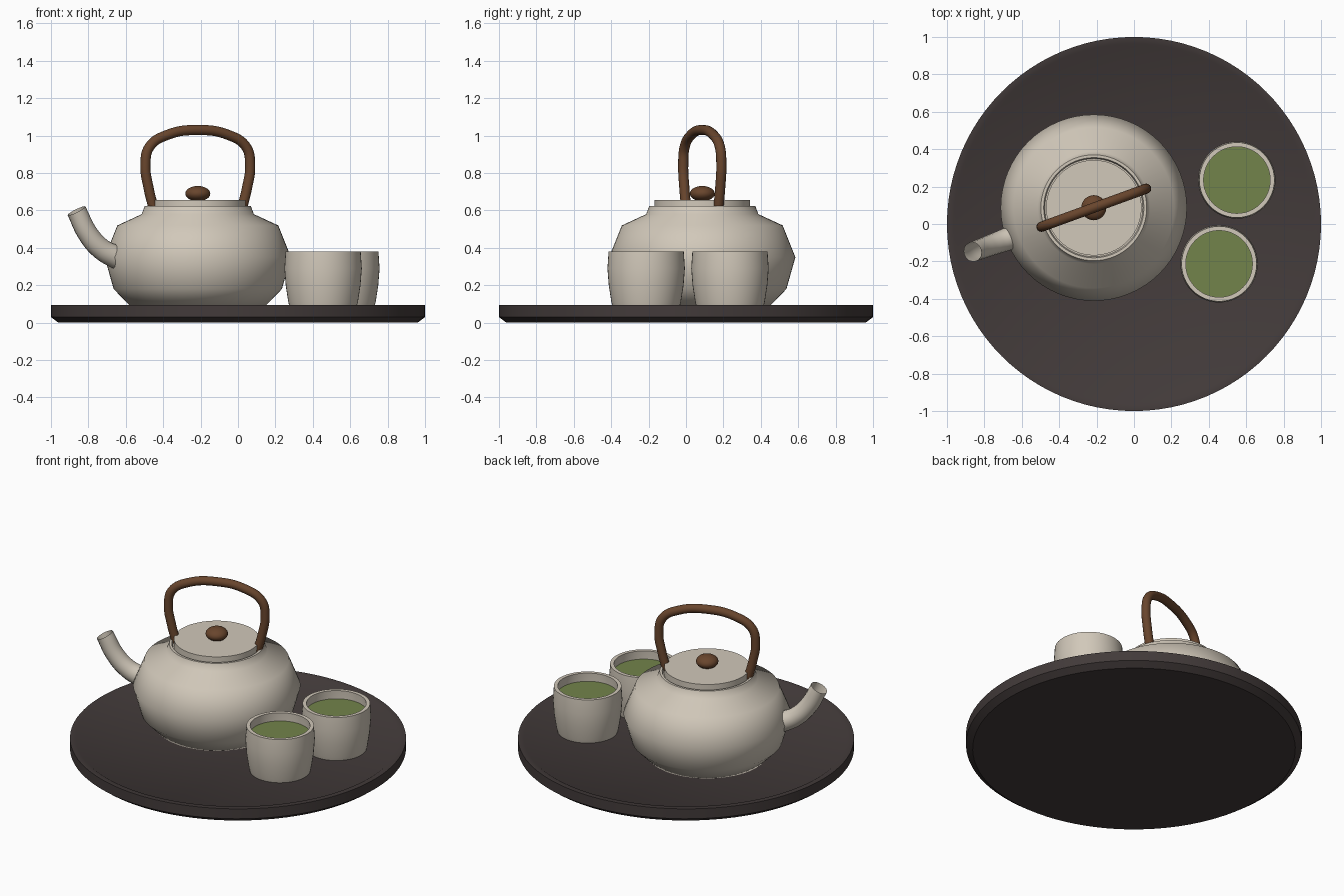
import bpy, math
from mathutils import Vector

if "Cube" in bpy.data.objects:
    bpy.data.objects.remove(bpy.data.objects["Cube"], do_unlink=True)


def material(name, rgb):
    m = bpy.data.materials.new(name)
    m.use_nodes = True
    m.diffuse_color = (*rgb, 1)
    m.node_tree.nodes["Principled BSDF"].inputs["Base Color"].default_value = (*rgb, 1)
    return m


CERAMIC = material("cream ceramic", (0.64, 0.58, 0.49))
WOOD = material("brown wood", (0.14, 0.06, 0.026))
LACQUER = material("dark lacquer", (0.055, 0.043, 0.042))
TEA = material("green tea", (0.17, 0.23, 0.07))


def finish(ob, mat, angle=35):
    ob.data.materials.clear()
    ob.data.materials.append(mat)
    bpy.ops.object.select_all(action="DESELECT")
    ob.select_set(True)
    bpy.context.view_layer.objects.active = ob
    bpy.ops.object.shade_smooth_by_angle(angle=math.radians(angle))
    return ob


def lathe(name, profile, mat, center=(0, 0), segments=64, angle=35):
    """Spin a (radius, height) profile, listed from bottom to top, about z."""
    verts, faces, rings = [], [], []
    for r, z in profile:
        count = 1 if r == 0 else segments
        rings.append(range(len(verts), len(verts) + count))
        for i in range(count):
            a = math.tau * i / segments
            verts.append((r * math.cos(a), r * math.sin(a), z))
    for low, high in zip(rings, rings[1:]):
        for i in range(segments):
            j = (i + 1) % segments
            loop = [low[i % len(low)], low[j % len(low)],
                    high[j % len(high)], high[i % len(high)]]
            faces.append(list(dict.fromkeys(loop)))
    mesh = bpy.data.meshes.new(name)
    mesh.from_pydata(verts, [], faces)
    ob = bpy.data.objects.new(name, mesh)
    ob.location = (*center, 0)
    bpy.context.collection.objects.link(ob)
    return finish(ob, mat, angle)


def tube(name, path, radii, mat, center, turn, caps):
    """Sweep a round section along a smooth path in a turned upright plane."""
    curve = bpy.data.curves.new(name, "CURVE")
    curve.dimensions = "3D"
    curve.bevel_depth = 1
    curve.bevel_resolution = 6
    curve.resolution_u = 8
    curve.use_fill_caps = caps
    spline = curve.splines.new("BEZIER")
    spline.bezier_points.add(len(path) - 1)
    for point, (u, z), r in zip(spline.bezier_points, path, radii):
        point.co = Vector((u, 0, z))
        point.radius = r
        point.handle_left_type = point.handle_right_type = "AUTO"
    ob = bpy.data.objects.new(name, curve)
    ob.location = (*center, 0)
    ob.rotation_euler.z = turn
    bpy.context.collection.objects.link(ob)
    bpy.ops.object.select_all(action="DESELECT")
    ob.select_set(True)
    bpy.context.view_layer.objects.active = ob
    bpy.ops.object.convert(target="MESH")
    return finish(bpy.context.view_layer.objects.active, mat, 40)


# Tray with a bevelled foot and a low raised rim
lathe("tray", [(0, 0), (0.96, 0), (1, 0.03), (1, 0.095), (0.965, 0.095),
               (0.95, 0.085), (0, 0.085)], LACQUER, segments=96)

# Teapot body, lid and knob
POT = (-0.215, 0.087)
TURN = math.radians(20)
lathe("teapot_body", [(0, 0.087), (0.36, 0.087), (0.45, 0.18), (0.498, 0.35),
                      (0.43, 0.52), (0.3, 0.58), (0.283, 0.625), (0.268, 0.625),
                      (0.262, 0.605), (0, 0.605)], CERAMIC, POT, angle=50)
lathe("teapot_lid", [(0, 0.6), (0.255, 0.6), (0.255, 0.655), (0, 0.655)], CERAMIC, POT)
knob = [(0.067 * math.cos(t), 0.69 + 0.041 * math.sin(t))
        for t in (math.pi * (i / 12 - 0.5) for i in range(1, 12))]
lathe("lid_knob", [(0, 0.649), *knob, (0, 0.731)], WOOD, POT, 32, 60)

# Arched handle, mirrored about the middle of the pot
side = [(0.25, 0.605), (0.28, 0.72), (0.298, 0.84), (0.275, 0.94), (0.17, 1.005)]
arch = side + [(0, 1.03)] + [(-u, z) for u, z in reversed(side)]
tube("teapot_handle", arch, [0.027] * len(arch), WOOD, POT, TURN, True)

# Curved open spout
tube("teapot_spout", [(-0.42, 0.335), (-0.475, 0.355), (-0.55, 0.395),
                      (-0.625, 0.475), (-0.69, 0.598)],
     [0.064, 0.062, 0.058, 0.055, 0.053], CERAMIC, POT, TURN, False)

# Two cups of tea
for label, spot in (("back", (0.55, 0.235)), ("front", (0.455, -0.213))):
    lathe(label + "_cup", [(0, 0.087), (0.18, 0.087), (0.186, 0.11), (0.2, 0.2),
                           (0.207, 0.29), (0.201, 0.38), (0.178, 0.38),
                           (0.182, 0.29), (0.172, 0.18), (0, 0.17)],
          CERAMIC, spot, 48, 40)
    lathe(label + "_tea", [(0.181, 0.325), (0, 0.325)], TEA, spot, 48)
